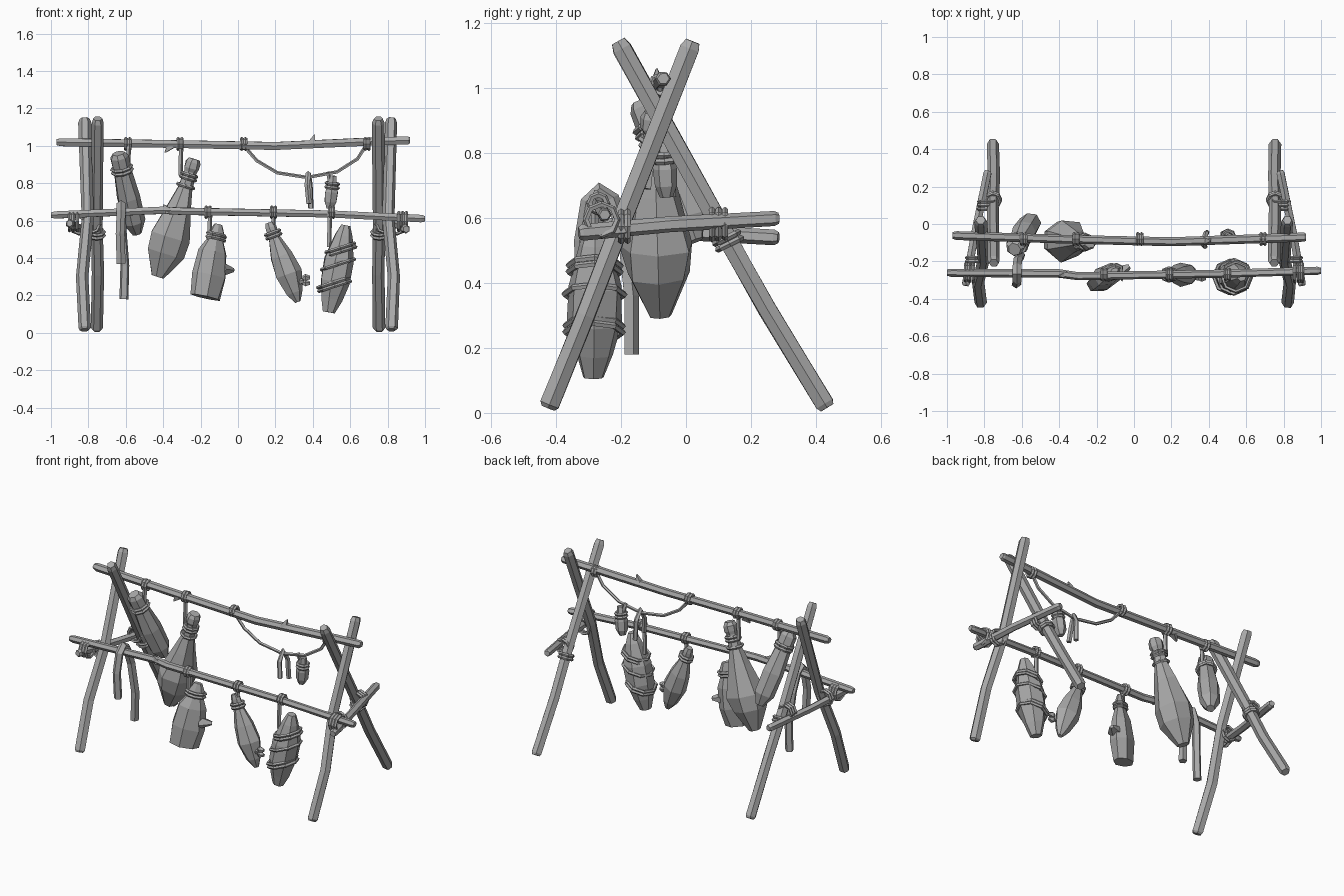
import bpy, bmesh, math, random
from mathutils import Vector

random.seed(4)
cube = bpy.data.objects.get("Cube")
if cube:
    bpy.data.objects.remove(cube, do_unlink=True)

# One plain grey for the whole rack
grey = bpy.data.materials.new("plain grey")
grey.use_nodes = True
grey.diffuse_color = (.4, .4, .4, 1)
grey.node_tree.nodes["Principled BSDF"].inputs["Base Color"].default_value = grey.diffuse_color

X, Y, Z = Vector((1, 0, 0)), Vector((0, 1, 0)), Vector((0, 0, 1))


def loft(name, path, radii, side=Y, sides=6, flat=1.0, jitter=0.0, closed=False):
    """Skin a faceted tube along a path; flat scales it along the side vector."""
    path = [Vector(p) for p in path]
    count = len(path)
    if not isinstance(radii, (list, tuple)):
        radii = [radii] * count
    bm = bmesh.new()
    rings = []
    for i, (point, radius) in enumerate(zip(path, radii)):
        if closed:
            tangent = path[(i + 1) % count] - path[i - 1]
        else:
            tangent = path[min(i + 1, count - 1)] - path[max(i - 1, 0)]
        tangent.normalize()
        u = side.cross(tangent).normalized()
        v = tangent.cross(u)
        ring = []
        for k in range(sides):
            angle = math.tau * (k + .5) / sides
            r = radius * (1 + random.uniform(-jitter, jitter))
            ring.append(bm.verts.new(point + u * math.cos(angle) * r
                                     + v * math.sin(angle) * r * flat))
        rings.append(ring)
    for i in range(count if closed else count - 1):
        a, b = rings[i], rings[(i + 1) % count]
        for k in range(sides):
            n = (k + 1) % sides
            bm.faces.new((a[k], a[n], b[n], b[k]))
    if not closed:
        bm.faces.new(rings[0])
        bm.faces.new(rings[-1])
    bmesh.ops.recalc_face_normals(bm, faces=bm.faces)
    mesh = bpy.data.meshes.new(name)
    bm.to_mesh(mesh)
    bm.free()
    mesh.materials.append(grey)
    obj = bpy.data.objects.new(name, mesh)
    bpy.context.collection.objects.link(obj)
    return obj


def wrap(name, center, axis, radius, turns=2, flat=1.0, side=Y, thick=.01):
    """Rope turns lying side by side around an axis."""
    axis = Vector(axis).normalized()
    if abs(axis.dot(side)) > .9:
        side = Z
    u = side.cross(axis).normalized()
    v = axis.cross(u)
    for t in range(turns):
        middle = Vector(center) + axis * (t - (turns - 1) / 2) * thick * 2
        steps = [math.tau * k / 8 for k in range(8)]
        path = [middle + u * math.cos(a) * radius + v * math.sin(a) * radius * flat
                for a in steps]
        loft(f"{name}_{t}", path, thick, side=axis, sides=5, closed=True)


def body(name, top, bottom, profile, bands=(), side=Y, flat=1.0, sides=7, tilt=0.0):
    """Hanging goods: profile lists (share of length, radius), bands are tied rope."""
    top, bottom = Vector(top), Vector(bottom)
    path = [top.lerp(bottom, t) for t, r in profile]
    loft(name, path, [r for t, r in profile], side, sides, flat, .07)
    for t, radius, turns in bands:
        axis = (bottom - top).normalized() + X * tilt
        wrap(name + "_band", top.lerp(bottom, t), axis, radius, turns, flat, side)


def stick(name, path, radius, side, sides=6):
    """Rough wooden pole with chamfered ends."""
    path = [Vector(p) for p in path]
    first = path[0].lerp(path[1], .04)
    last = path[-1].lerp(path[-2], .04)
    points = [path[0], first] + path[1:-1] + [last, path[-1]]
    radii = [radius * .75] + [radius] * (len(points) - 2) + [radius * .75]
    loft(name, points, radii, side, sides, 1, .07)


# Crossed legs and side braces
for label, s in (("left", 1), ("right", -1)):
    stick(label + "_front_leg", [(s * .82, -.425, .015), (s * .835, -.31, .3),
          (s * .805, -.19, .61), (s * .82, .02, 1.145)], .033, X)
    stick(label + "_back_leg", [(s * .755, .435, .016), (s * .75, .25, .32),
          (s * .755, .11, .57), (s * .75, -.21, 1.145)], .033, X)
    drop = .03 * s
    stick(label + "_brace", [(s * .9, -.33, .57 - drop / 2), (s * .85, -.05, .57 + drop / 3),
          (s * .78, .285, .57 + drop)], .024, Z)
    wrap(label + "_pole_tie", (s * .88, -.26, .595), X, .048, 3)
    wrap(label + "_front_tie", (s * .85, -.19, .575), Y, .045, 2)
    wrap(label + "_back_tie", (s * .785, .1, .58), Y, .045, 3)
    wrap(label + "_leg_tie", (s * .755, .13, .53), (0, -.5, 1), .04, 2)

# Two long poles with broken twig stubs
stick("upper_pole", [(-.97, -.06, 1.02), (-.4, -.08, 1.01), (.2, -.095, 1),
      (.65, -.08, 1.02), (.92, -.07, 1.03)], .024, Y)
stick("lower_pole", [(-1, -.26, .63), (-.4, -.265, .655), (-.3, -.28, .65),
      (.5, -.265, .635), (1, -.25, .61)], .022, Y)
for name, base, tip in (("upper_twig", (.39, -.09, 1.01), (.41, -.09, 1.06)),
                        ("under_twig", (-.36, -.08, 1), (-.39, -.09, .965)),
                        ("lower_twig", (-.37, -.27, .65), (-.4, -.28, .685))):
    loft(name, [base, tip], [.028, .004], sides=4)

# Rope ties and hangers
for x in (-.59, -.31, .03, .69):
    wrap("upper_tie", (x, -.08, 1.01), X, .028)
for x in (-.16, .19, .5):
    wrap("lower_tie", (x, -.27, .645), X, .027)
for x, y, top, low in ((-.585, -.1, 1, .87), (-.305, -.09, 1, .84), (-.15, -.28, .64, .5),
                       (.19, -.27, .64, .53), (.49, -.28, .64, .46)):
    loft("hanger_rope", [(x, y, top), (x - .004, y, low)], .013, sides=5)

# Slack line with a looped strip and a small pouch
loft("slack_line", [(.03, -.08, 1), (.1, -.08, .92), (.21, -.08, .855), (.37, -.08, .83),
     (.53, -.08, .86), (.64, -.08, .93), (.69, -.08, 1.01)], .01, sides=5)
loft("looped_strip", [(.39, -.045, .665), (.385, -.05, .79), (.375, -.08, .85),
     (.37, -.11, .79), (.38, -.12, .69)], .015, X, 5)
loft("pouch_rope", [(.48, -.08, .86), (.49, -.07, .81)], .012, sides=5)
body("small_pouch", (.51, -.07, .84), (.49, -.06, .665),
     [(0, .02), (.25, .026), (.5, .038), (.8, .036), (1, .02)], [(.3, .032, 2)], sides=6)

# Hide strip folded over the lower pole
loft("folded_strip", [(-.61, -.17, .18), (-.605, -.17, .36), (-.62, -.19, .55),
     (-.625, -.23, .66), (-.625, -.265, .685), (-.625, -.3, .65), (-.63, -.32, .53),
     (-.625, -.315, .37)], .025, X, 5)

# Meat, pouches and bundles hung from the poles
body("long_sausage", (-.64, -.135, .96), (-.54, .03, .53),
     [(0, .035), (.05, .05), (.25, .048), (.55, .065), (.85, .06), (1, .025)],
     [(.2, .053, 2)])
body("large_haunch", (-.235, -.1, .93), (-.43, -.08, .3),
     [(0, .03), (.03, .042), (.08, .042), (.11, .034), (.25, .04), (.4, .068),
      (.66, .116), (.8, .1), (1, .035)], [(.15, .041, 2), (.23, .044, 1)])
slant = Vector((-.5, .86, 0))
body("flat_pouch", (-.105, -.25, .58), (-.175, -.3, .19),
     [(0, .024), (.12, .046), (.2, .045), (.38, .085), (.7, .105), (1, .09)],
     [(.17, .056, 2)], slant, .6)
loft("pouch_flap", [(-.09, -.265, .34), (-.025, -.225, .335)], [.05, .014], Z, 5, .8)
body("small_haunch", (.165, -.27, .59), (.32, -.27, .165),
     [(0, .022), (.06, .032), (.2, .033), (.42, .062), (.65, .075), (.88, .045), (1, .015)],
     [(.15, .039, 2)], flat=.85)
loft("bone_shaft", [(.3, -.28, .26), (.35, -.29, .28)], .014, sides=5)
for z in (.265, .295):
    loft("bone_knob", [(.345, -.29, z), (.36, -.29, z), (.385, -.29, z)],
         [.01, .02, .01], sides=5)
body("wrapped_bundle", (.575, -.28, .575), (.485, -.285, .11),
     [(0, .025), (.12, .05), (.4, .084), (.65, .086), (.85, .058), (1, .034)],
     [(.28, .08, 2), (.45, .092, 1), (.68, .088, 2)], tilt=.5)
